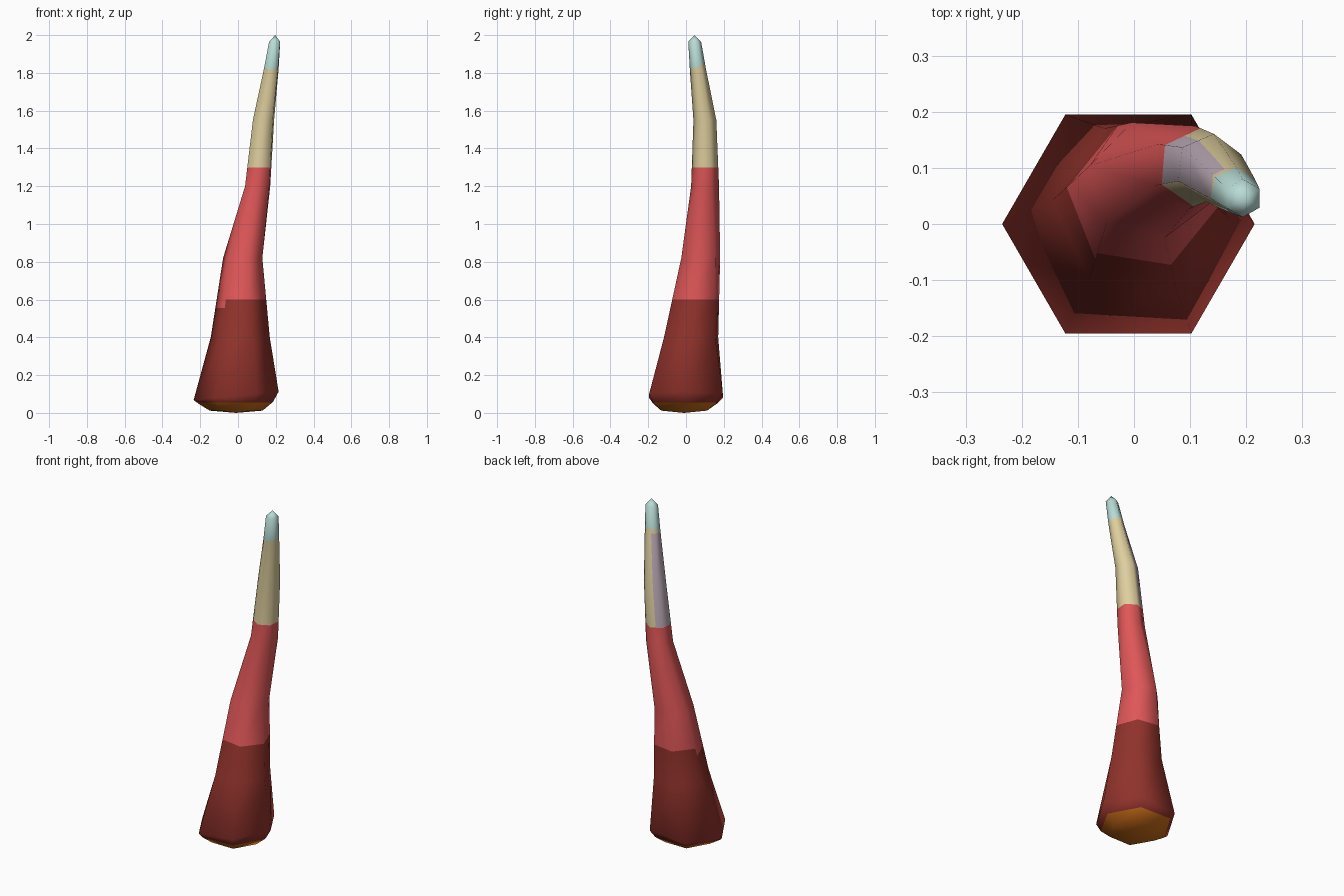
import bpy, bmesh, math
from mathutils import Vector

cube = bpy.data.objects.get("Cube")
if cube:
    bpy.data.objects.remove(cube, do_unlink=True)


def linear(c):
    c /= 255
    return c / 12.92 if c <= 0.04045 else ((c + 0.055) / 1.055) ** 2.4


def material(name, rgb):
    m = bpy.data.materials.new(name)
    m.use_nodes = True
    col = [linear(c) for c in rgb] + [1.0]
    m.diffuse_color = col
    m.node_tree.nodes["Principled BSDF"].inputs["Base Color"].default_value = col
    return m


materials = [
    material("orange base", (205, 110, 25)),
    material("dark red", (144, 50, 43)),
    material("coral red", (222, 86, 87)),
    material("sand", (222, 206, 158)),
    material("pale aqua", (185, 220, 214)),
    material("mauve", (190, 172, 184)),
]
CORAL, SAND, MAUVE = 2, 3, 5
SIDES = 6

# Planes where the colour changes: height on the z axis and slope along y
BANDS = [(0.055, 0.0), (0.6, 0.0), (1.3, 0.0), (1.808, 0.4)]
LOW_CORAL = 0.555  # the coral reaches lower on the right side

# Rings up the horn: height, centre x, centre y, radius, twist in degrees, tilt
rings = [
    (0.012, -0.01, -0.01, 0.14, 0, 0.0),
    (0.052, -0.01, -0.005, 0.195, 0, 0.03),
    (0.09, -0.01, 0.0, 0.225, 0, 0.1),
    (0.40, 0.012, 0.027, 0.157, -6, 0.0),
    (0.82, 0.025, 0.078, 0.107, -14, 0.0),
    (1.20, 0.104, 0.101, 0.074, -34, 0.0),
    (1.55, 0.135, 0.100, 0.061, -37, 0.0),
    (1.82, 0.176, 0.063, 0.043, -35, 0.0),
    (1.965, 0.194, 0.046, 0.034, -30, 0.0),
]

# Horn body: rings joined by quads, with a shallow dome below and a blunt tip
bm = bmesh.new()
loops = []
for z, cx, cy, r, twist, tilt in rings:
    loop = []
    for i in range(SIDES):
        a = math.tau * i / SIDES + math.radians(twist)
        dx, dy = r * math.cos(a), r * math.sin(a)
        loop.append(bm.verts.new((cx + dx, cy + dy, z + tilt * dx)))
    loops.append(loop)

for low, high in zip(loops, loops[1:]):
    for i in range(SIDES):
        j = (i + 1) % SIDES
        bm.faces.new((low[i], low[j], high[j], high[i]))

bottom = bm.verts.new((-0.01, -0.01, 0))
tip = bm.verts.new((0.197, 0.045, 2))
for i in range(SIDES):
    j = (i + 1) % SIDES
    bm.faces.new((loops[0][j], loops[0][i], bottom))
    bm.faces.new((loops[-1][i], loops[-1][j], tip))
bmesh.ops.recalc_face_normals(bm, faces=bm.faces[:])


def cut(faces, point, normal):
    """Split the given faces along a plane."""
    geom = set(faces)
    for f in faces:
        geom.update(f.verts, f.edges)
    bmesh.ops.bisect_plane(bm, geom=list(geom), plane_co=point,
                           plane_no=normal, dist=1e-4)


# Colour bands
for height, slope in BANDS:
    cut(bm.faces[:], (0, 0, height), (0, -slope, 1))
right_side = [f for f in bm.faces if f.normal.x < -0.8]
cut(right_side, (0, 0, LOW_CORAL), (0, 0, 1))

for f in bm.faces:
    f.smooth = True
    c = f.calc_center_median()
    f.material_index = sum(c.z - slope * c.y > height for height, slope in BANDS)
    if f.normal.x < -0.8 and LOW_CORAL < c.z < 0.6:
        f.material_index = CORAL

# Mauve streak on the sand band: a sector around the leaning axis
for low, high in zip(rings[5:7], rings[6:8]):
    base = Vector((low[1], low[2], low[0]))
    axis = Vector((high[1], high[2], high[0])) - base
    edge = Vector((math.cos(math.radians(112)), math.sin(math.radians(112)), 0))
    side = axis.cross(edge)
    sand = [f for f in bm.faces if f.material_index == SAND
            and low[0] < f.calc_center_median().z < high[0]]
    cut([f for f in sand if f.normal.dot(edge) > 0.8], base, side)
    for f in bm.faces:
        c = f.calc_center_median()
        if f.material_index == SAND and low[0] < c.z < high[0]:
            on_side = (c - base).dot(side) > 0
            if on_side and f.normal.dot(Vector((-0.8, 0.6, 0))) > 0.6:
                f.material_index = MAUVE

mesh = bpy.data.meshes.new("horn")
bm.to_mesh(mesh)
bm.free()
for m in materials:
    mesh.materials.append(m)
horn = bpy.data.objects.new("horn", mesh)
bpy.context.collection.objects.link(horn)

bpy.ops.object.select_all(action='DESELECT')
bpy.context.view_layer.objects.active = horn
horn.select_set(True)
bpy.ops.object.shade_smooth_by_angle(angle=math.radians(65))
